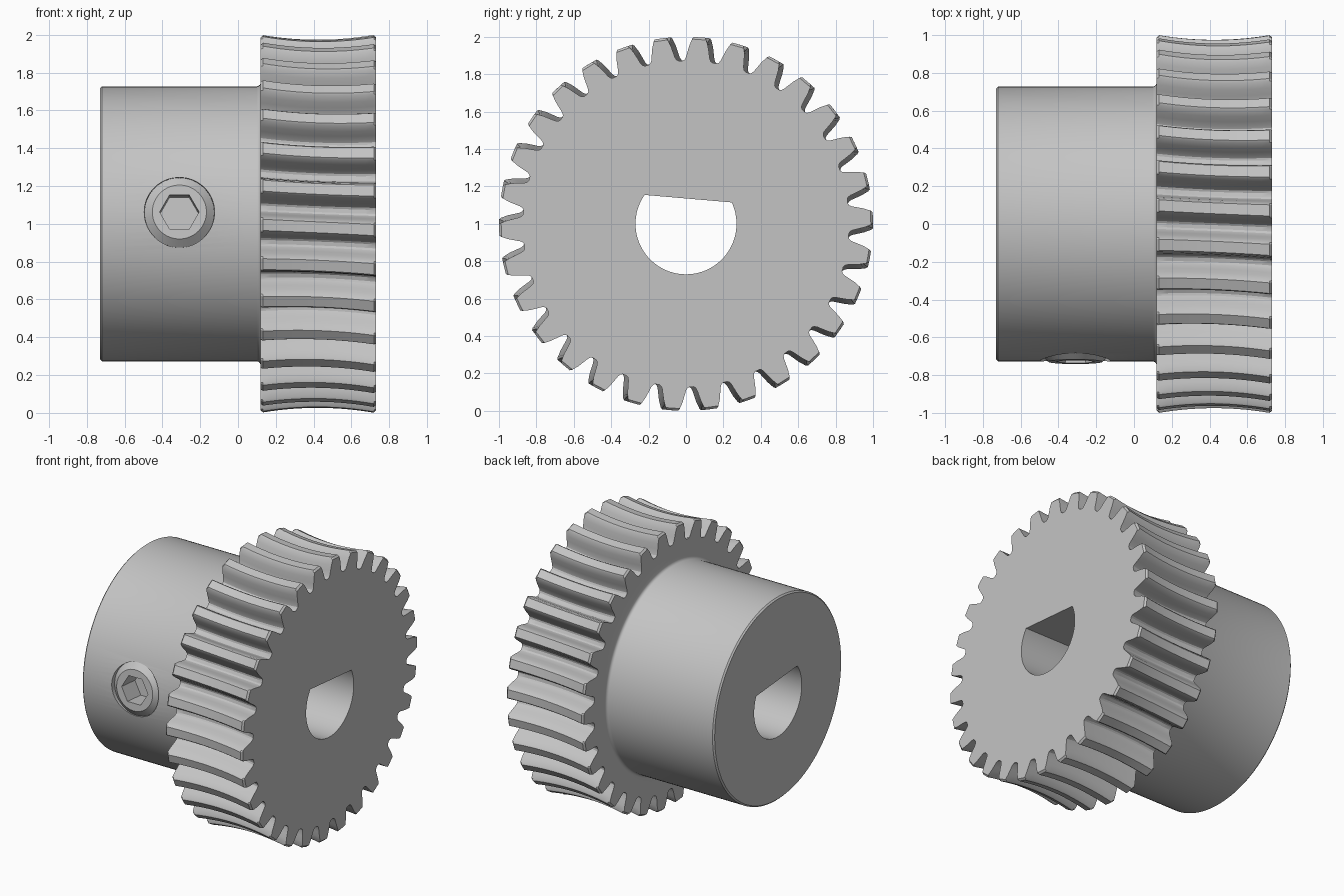
import bpy, bmesh
from math import sin, cos, pi, radians
from mathutils import Matrix

cube = bpy.data.objects.get("Cube")
if cube:
    bpy.data.objects.remove(cube, do_unlink=True)

steel = bpy.data.materials.new("Grey steel")
steel.use_nodes = True
grey = (0.55, 0.55, 0.55, 1)
steel.diffuse_color = grey
steel.node_tree.nodes["Principled BSDF"].inputs["Base Color"].default_value = grey

TEETH, MID, HALF = 30, 0.425, 0.305
PLACE = Matrix.Translation((0, 0, 1)) @ Matrix.Rotation(radians(-4.9), 4, 'X')


def loft(name, rings):
    """Closed solid through a list of rings of equal length."""
    bm = bmesh.new()
    loops = [[bm.verts.new(p) for p in ring] for ring in rings]
    n = len(loops[0])
    for a, b in zip(loops, loops[1:]):
        for i in range(n):
            j = (i + 1) % n
            bm.faces.new((a[i], a[j], b[j], b[i]))
    bm.faces.new(loops[0][::-1])
    bm.faces.new(loops[-1])
    bmesh.ops.recalc_face_normals(bm, faces=bm.faces)
    mesh = bpy.data.meshes.new(name)
    bm.to_mesh(mesh)
    bm.free()
    mesh.materials.append(steel)
    obj = bpy.data.objects.new(name, mesh)
    bpy.context.collection.objects.link(obj)
    return obj


def lathe_x(name, profile, sides):
    return loft(name, [[(x, r * sin(2 * pi * i / sides), r * cos(2 * pi * i / sides))
                        for i in range(sides)] for x, r in profile])


def lathe_y(name, profile, sides, cx):
    return loft(name, [[(cx + r * cos(2 * pi * i / sides), y, r * sin(2 * pi * i / sides))
                        for i in range(sides)] for y, r in profile])


def boolean(obj, tool, operation):
    """Apply a boolean, then discard the tool."""
    tool.hide_render = True
    bpy.context.view_layer.objects.active = obj
    mod = obj.modifiers.new(operation, 'BOOLEAN')
    mod.operation, mod.solver, mod.object = operation, 'EXACT', tool
    bpy.ops.object.modifier_apply(modifier=mod.name)
    bpy.data.objects.remove(tool, do_unlink=True)


def finish(obj):
    obj.data.transform(PLACE)
    bpy.ops.object.select_all(action='DESELECT')
    obj.select_set(True)
    bpy.context.view_layer.objects.active = obj
    bpy.ops.object.shade_smooth_by_angle(angle=radians(28))


# Throated helical gear: half tooth as (angle in degrees, radius), mirrored
half_tooth = [(1.7, 1.002), (2.2, 0.992), (3.0, 0.955), (3.6, 0.92),
              (4.1, 0.892), (4.6, 0.878), (5.3, 0.872)]
tooth = [(-a, r) for a, r in reversed(half_tooth)] + half_tooth


def gear_ring(x, limit):
    t = (x - MID) / HALF
    dip = 0.027 * (1 - t * t)
    ring = []
    for k in range(TEETH):
        for a, r in tooth:
            angle = radians(k * 360 / TEETH + a) - 0.014 * t
            rad = min(r - dip, limit)
            ring.append((x, rad * sin(angle), rad * cos(angle)))
    return ring


STEPS = 14
inner = HALF - 0.012
stations = [MID + inner * (2 * i / STEPS - 1) for i in range(STEPS + 1)]
rings = [gear_ring(MID - HALF, 0.988)]
rings += [gear_ring(x, 2) for x in stations]
rings += [gear_ring(MID + HALF, 0.988)]
body = loft("worm_gear_body", rings)

# Hub with chamfered end and small cove against the gear
hub = lathe_x("hub", [(-0.73, 0.717), (-0.72, 0.727), (0.1, 0.727), (0.109, 0.73),
                      (0.116, 0.736), (0.12, 0.746), (0.2, 0.746)], 128)
boolean(body, hub, 'UNION')

# D-shaped shaft bore: a circle clipped by a flat
start = math_start = 0.5236  # angle of the flat's corner above horizontal
arc = [pi - start + (pi + 2 * start) * i / 72 for i in range(73)]
bore = loft("bore_cutter", [[(x, 0.27 * cos(a), 0.27 * sin(a)) for a in arc]
                            for x in (-1, 1)])
boolean(body, bore, 'DIFFERENCE')

# Set screw hole through the front of the hub
SCREW_X = -0.31
hole = lathe_y("screw_hole_cutter", [(-0.45, 0.186), (-0.9, 0.186)], 64, SCREW_X)
boolean(body, hole, 'DIFFERENCE')
finish(body)

# Chamfered set screw with hexagonal socket
screw = lathe_y("set_screw", [(-0.44, 0.185), (-0.695, 0.185), (-0.732, 0.143)], 64, SCREW_X)
socket = lathe_y("socket_cutter", [(-0.58, 0.104), (-0.9, 0.104)], 6, SCREW_X)
boolean(screw, socket, 'DIFFERENCE')
finish(screw)
